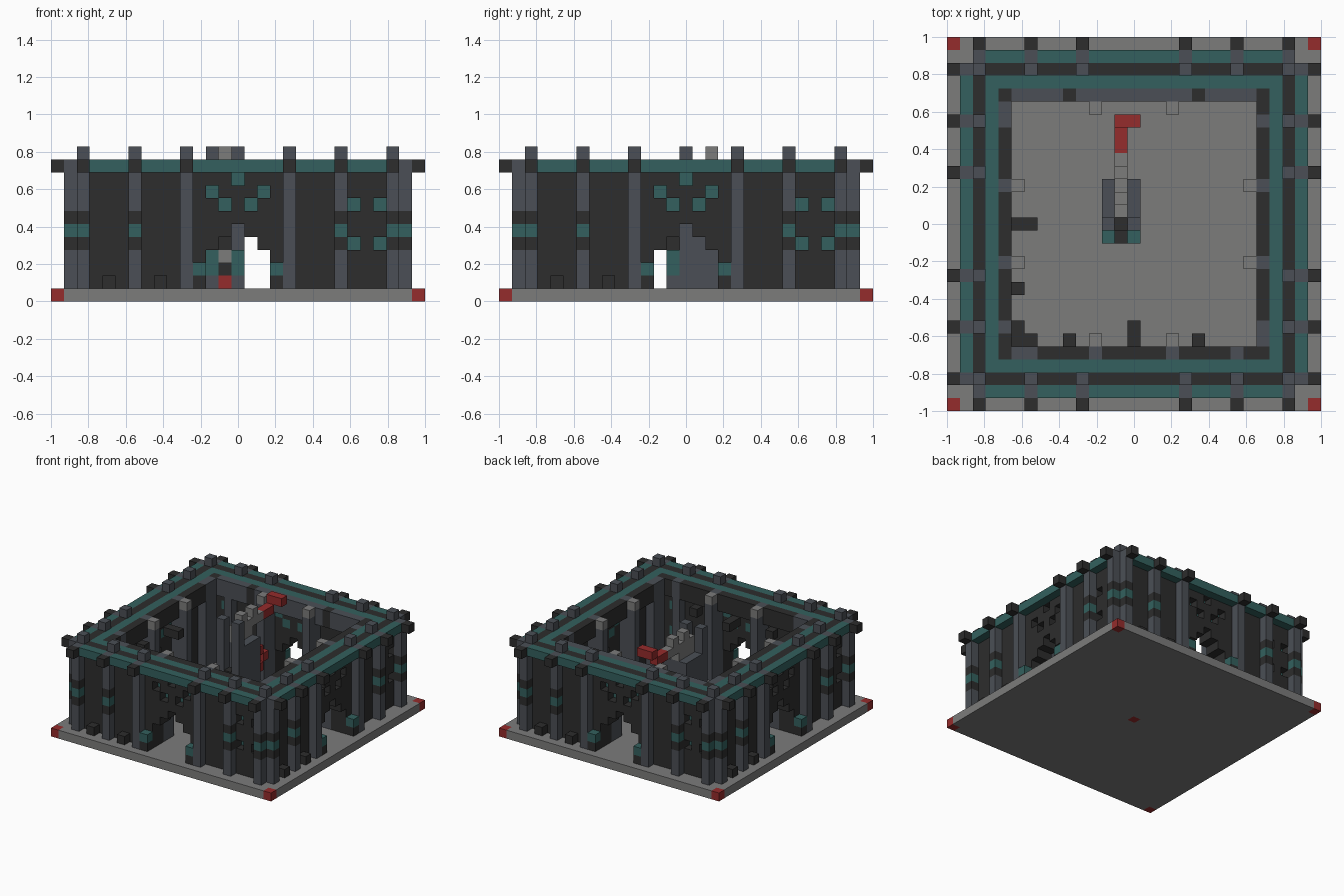
import bpy, bmesh
from mathutils import Vector

U = 2 / 29   # edge of one block

cube = bpy.data.objects.get("Cube")
if cube:
    bpy.data.objects.remove(cube, do_unlink=True)


def material(name, rgb):
    m = bpy.data.materials.new(name)
    m.use_nodes = True
    m.diffuse_color = (*rgb, 1)
    m.node_tree.nodes["Principled BSDF"].inputs["Base Color"].default_value = (*rgb, 1)
    return m


GRAY = material("stone gray", (0.20, 0.20, 0.198))
DARK = material("charcoal", (0.026, 0.026, 0.026))
SLATE = material("slate", (0.070, 0.078, 0.092))
TEAL = material("dull teal", (0.033, 0.118, 0.112))
RED = material("deep red", (0.30, 0.025, 0.025))


def block(x, y, z):
    """Cells of a box; each argument is one index or an inclusive (low, high) pair."""
    spans = [range(a[0], a[1] + 1) if isinstance(a, tuple) else (a,) for a in (x, y, z)]
    return {(i, j, k) for i in spans[0] for j in spans[1] for k in spans[2]}


def join(sets):
    return set().union(*sets)


def four(cells):
    """Repeat front-side cells on all four sides."""
    out = set()
    for _ in range(4):
        out |= cells
        cells = {(-y, x, z) for x, y, z in cells}
    return out


def build(name, mat, cells):
    """Make a clean shell around a set of cells."""
    bm = bmesh.new()
    for c in cells:
        for axis in range(3):
            for s in (-1, 1):
                n = list(c)
                n[axis] += s
                if tuple(n) in cells:
                    continue
                d = Vector((0, 0, 0))
                d[axis] = s / 2
                a = Vector((0, 0, 0))
                a[(axis + 1) % 3] = s / 2
                b = Vector((0, 0, 0))
                b[(axis + 2) % 3] = 0.5
                mid = Vector(c) + Vector((0, 0, 0.5)) + d
                bm.faces.new([bm.verts.new((mid + o) * U)
                              for o in (-a - b, a - b, a + b, b - a)])
    bmesh.ops.remove_doubles(bm, verts=bm.verts, dist=U / 100)
    bmesh.ops.dissolve_limit(bm, angle_limit=0.01, verts=bm.verts, edges=bm.edges)
    me = bpy.data.meshes.new(name)
    bm.to_mesh(me)
    bm.free()
    me.materials.append(mat)
    bpy.context.collection.objects.link(bpy.data.objects.new(name, me))


# Floor slab with red corner blocks and centre stone
corners = four({(14, -14, 0)})
build("floor", GRAY, block((-14, 14), (-14, 14), 0) - corners - {(0, 0, 0)})
build("floor_corners", RED, corners | {(0, 0, 0)})

# Stepped doorways and small windows cut through the walls
door = block((-2, 2), (-13, -10), (1, 3)) | block((-1, 1), (-13, -10), 4) | block(0, (-13, -10), 5)
window = {(0, -12, 9)}
for s in (-1, 1):
    window |= {(s, -12, 7), (2 * s, -12, 8), (10 + s, -12, 7), (10 + s, -12, 4)}
glow = {(x, y + 1, z) for x, y, z in window}
glow_all = four(glow)
build("walls", DARK, four((block((-12, 12), -12, (1, 10)) | block((-11, 11), -11, (1, 9)))
                          - door) - four(door | window) - glow_all)
build("window_backs", TEAL, glow_all)

# Outer posts, banded except beside the doors
posts = (-12, -8, -4, 4, 8, 12)
banded = (-12, -8, 8, 12)
slate_post = join(block(x, -13, (1, 10)) for x in posts)
dark_band = join(block(x, -13, z) for x in banded for z in (4, 6))
teal_band = join(block(x, -13, 5) for x in banded)
build("outer_posts", SLATE, four(slate_post - dark_band - teal_band))
build("post_dark_bands", DARK, four(dark_band))
build("post_teal_bands", TEAL, four(teal_band))
build("post_caps", DARK, four({(x, -14, 10) for x in posts}))
build("merlons", SLATE, four({(x, -12, 11) for x in posts}))

# Coping bands on both sides of the wall top
build("outer_coping", TEAL, four(block((-12, 12), -13, 10) - slate_post))
build("inner_coping", TEAL, four(block((-11, 11), -11, 10)))

# Blocks beside the doors and along the wall foot
build("door_lamp_bases", DARK, four({(-3, -13, 1), (3, -13, 1)}))
build("door_lamps", TEAL, four({(-3, -13, 2), (3, -13, 2)}))
build("foot_blocks", DARK, four({(-10, -13, 1), (-6, -13, 1)}))

# Inner cornice: slate at the back and left side, charcoal opposite
ring = four(block((-10, 10), -10, (9, 10)))
inner_posts = four(join(block(x, -10, (1, 10)) for x in (-9, -8, -3, 3, 8)))
dark_spots = four({(x, -10, z) for x in (-10, -5, 5) for z in (9, 10)})
pale = {c for c in ring if c[1] == 10} | inner_posts
pale -= dark_spots
build("inner_posts", SLATE, pale)
build("inner_cornice", DARK, (ring | dark_spots) - pale)

# Free columns with gray caps
build("lamp_columns", SLATE, four(block(-3, -9, (1, 9)) | block(3, -9, (1, 9))))
build("lamp_caps", GRAY, four({(-3, -9, 10), (3, -9, 10)}))

# Brackets on the inner front and left walls
build("brackets", DARK, block(0, (-9, -8), 8) | block((-9, -8), 0, 8)
      | block((-9, -8), -9, 8) | {(-9, -8, 8), (-9, -5, 8), (-5, -9, 8), (5, -9, 8)})

# Central seat: side walls, tall front pillars and teal arms
sides = set()
for x in (-2, 0):
    sides |= block(x, 0, (1, 11)) | block(x, (1, 3), (1, 8)) | {(x, -1, 1)}
build("seat_sides", SLATE, sides | block(-1, (1, 3), (1, 8)))
build("seat_arms", TEAL, block(-2, -1, (2, 3)) | block(0, -1, (2, 3)))
build("seat_front", DARK, {(-1, -1, 2), (-1, -1, 4)} | block(-1, 0, (1, 5)))
build("seat_front_stone", GRAY, {(-1, -1, 3)})
build("seat_foot", RED, {(-1, -1, 1)})

# Rising spine with a red crest
build("spine", GRAY, block(-1, (1, 5), 10) | block(-1, (1, 3), 9) | {(-1, 2, 11), (-1, 4, 11)})
build("crest", RED, block(-1, (6, 7), 10) | block((-1, 0), 8, 11)
      | {(-1, 5, 6), (-1, 6, 5), (-1, 5, 4)})
